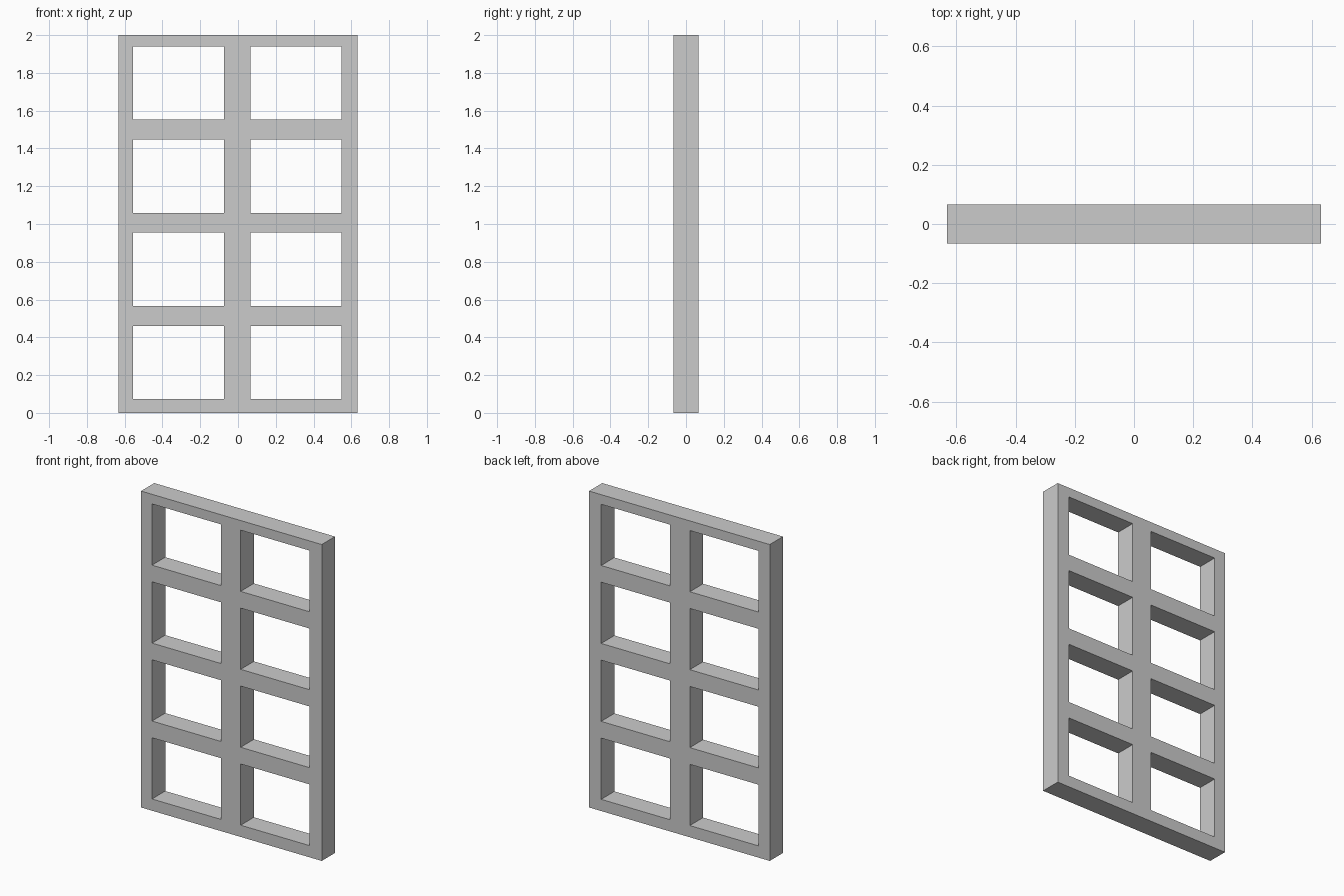
import bpy, bmesh

if "Cube" in bpy.data.objects:
    bpy.data.objects.remove(bpy.data.objects["Cube"])

HALF_W, HEIGHT, HALF_D = 0.632, 2.0, 0.066
OPEN_W, OPEN_H, PITCH_Z = 0.482, 0.387, 0.4927
LEFT_STARTS = (-0.555, 0.065)
FIRST_Z = 0.074

# Grid lines: outer edges plus both sides of every opening
xs = [-HALF_W]
for x in LEFT_STARTS:
    xs += [x, x + OPEN_W]
xs.append(HALF_W)

zs = [0.0]
for row in range(4):
    z = FIRST_Z + row * PITCH_Z
    zs += [z, z + OPEN_H]
zs.append(HEIGHT)

# Front face of the lattice, leaving out the odd/odd cells (openings)
bm = bmesh.new()
grid = [[bm.verts.new((x, -HALF_D, z)) for z in zs] for x in xs]
for i in range(len(xs) - 1):
    for j in range(len(zs) - 1):
        if i % 2 and j % 2:
            continue
        bm.faces.new((grid[i][j], grid[i + 1][j], grid[i + 1][j + 1], grid[i][j + 1]))

# Extrude to full depth as one closed solid
result = bmesh.ops.extrude_face_region(bm, geom=bm.faces[:], use_keep_orig=True)
new_verts = [g for g in result["geom"] if isinstance(g, bmesh.types.BMVert)]
bmesh.ops.translate(bm, verts=new_verts, vec=(0, 2 * HALF_D, 0))
bmesh.ops.recalc_face_normals(bm, faces=bm.faces[:])

mesh = bpy.data.meshes.new("window_frame")
bm.to_mesh(mesh)
bm.free()
frame = bpy.data.objects.new("window_frame", mesh)
bpy.context.collection.objects.link(frame)
